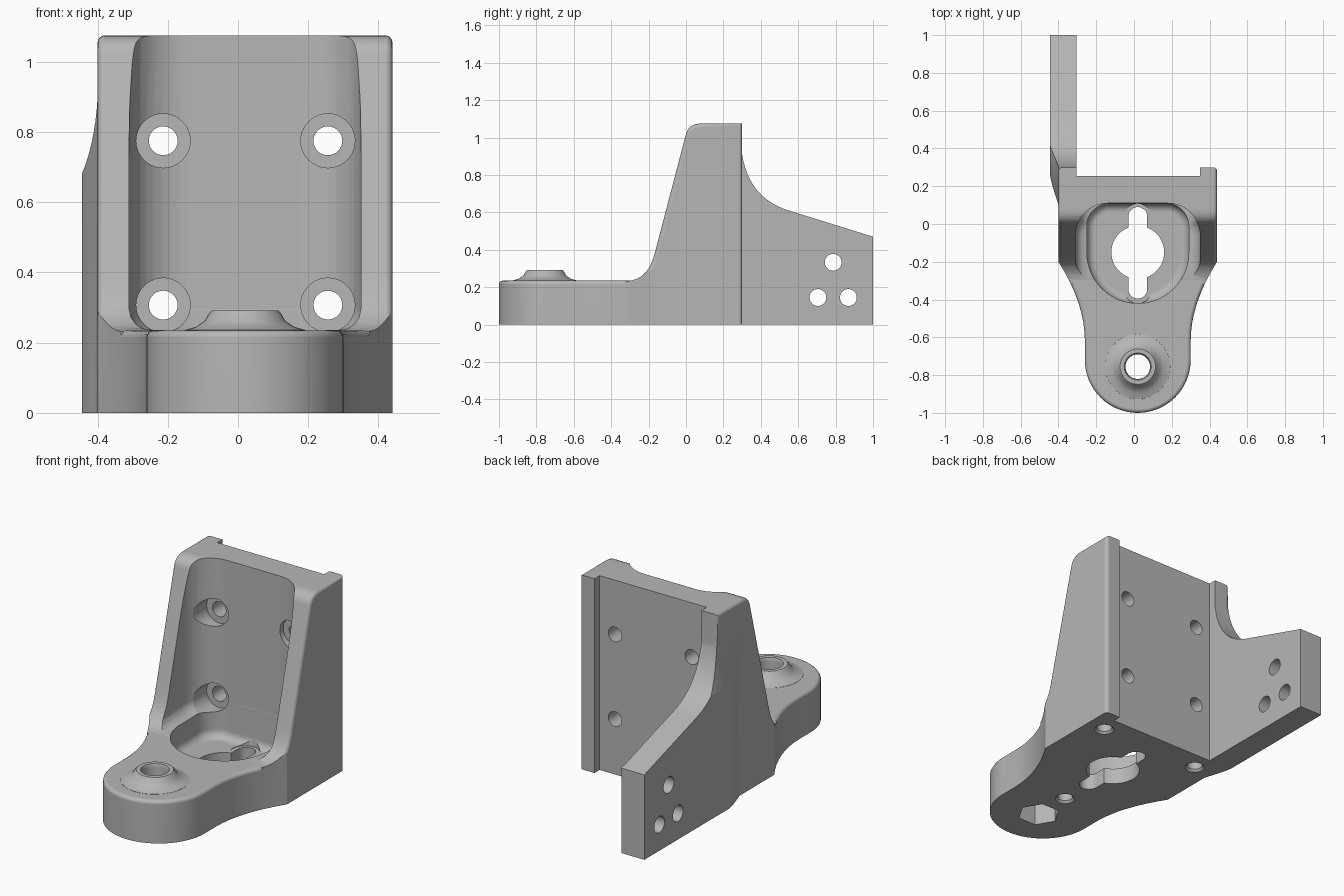
import bpy, bmesh
from math import pi, cos, sin, radians

if "Cube" in bpy.data.objects:
    bpy.data.objects.remove(bpy.data.objects["Cube"], do_unlink=True)

CX = 0.02  # centre line of the bracket


def place(a, b, d, axis):
    return {"x": (d, a, b), "y": (a, d, b), "z": (a, b, d)}[axis]


def finish(name, bm):
    bmesh.ops.recalc_face_normals(bm, faces=bm.faces)
    mesh = bpy.data.meshes.new(name)
    bm.to_mesh(mesh)
    bm.free()
    ob = bpy.data.objects.new(name, mesh)
    bpy.context.scene.collection.objects.link(ob)
    return ob


def loft(name, rings, axis, bevel=0, rule=None):
    """Closed solid through rings of (points, depth); rule picks edges to round."""
    bm = bmesh.new()
    loops = [[bm.verts.new(place(a, b, d, axis)) for a, b in pts] for pts, d in rings]
    for lo, hi in zip(loops, loops[1:]):
        for i in range(len(lo)):
            j = (i + 1) % len(lo)
            bm.faces.new((lo[i], lo[j], hi[j], hi[i]))
    bm.faces.new(loops[0])
    bm.faces.new(loops[-1])
    bmesh.ops.recalc_face_normals(bm, faces=bm.faces)
    if bevel:
        edges = [e for e in bm.edges if rule(e.verts[0].co, e.verts[1].co)]
        bmesh.ops.bevel(bm, geom=edges, offset=bevel, segments=4, profile=0.5,
                        affect="EDGES", clamp_overlap=False)
    return finish(name, bm)


def prism(name, pts, axis, lo, hi, bevel=0, rule=None):
    return loft(name, [(pts, lo), (pts, hi)], axis, bevel, rule)


def arc(cx, cy, r, a0, a1, n=10):
    return [(cx + r * cos(radians(a0 + (a1 - a0) * i / n)),
             cy + r * sin(radians(a0 + (a1 - a0) * i / n))) for i in range(n + 1)]


def curve(p, q, r, n=8):
    return [tuple((1 - t) ** 2 * u + 2 * t * (1 - t) * v + t * t * w
                  for u, v, w in zip(p, q, r)) for t in [i / n for i in range(n + 1)]]


def lathe(name, a, b, profile, axis="z", n=40):
    return loft(name, [([(a + r * cos(2 * pi * i / n), b + r * sin(2 * pi * i / n))
                         for i in range(n)], d) for r, d in profile], axis)


def rect(x0, y0, x1, y1):
    return [(x0, y0), (x1, y0), (x1, y1), (x0, y1)]


def combine(target, tool, operation):
    mod = target.modifiers.new("combine", "BOOLEAN")
    mod.operation, mod.object, mod.solver = operation, tool, "EXACT"
    deps = bpy.context.evaluated_depsgraph_get()
    deps.update()
    mesh = bpy.data.meshes.new_from_object(target.evaluated_get(deps))
    target.modifiers.remove(mod)
    target.data = mesh
    bpy.data.objects.remove(tool, do_unlink=True)


def cut(tool):
    combine(body, tool, "DIFFERENCE")


# Plan outline: waisted neck and round nose, mirrored about the centre line
neck = curve((0.42, -0.2), (0.28, -0.42), (0.28, -0.62))


def plan(back):
    side = back + neck
    return ([(CX + x, y) for x, y in side] + arc(CX, -0.72, 0.28, 0, -180, 32)
            + [(CX - x, y) for x, y in reversed(side)])


# Tower with sloped front and rounded outer edges, trimmed to the plan
tower_side = ([(0.30, 0), (0.30, 1.075)]
              + curve((0.08, 1.075), (0.015, 1.075), (0, 1.02), 6)
              + curve((-0.165, 0.39), (-0.2, 0.237), (-0.32, 0.232))
              + [(-0.32, 0)])
body = prism("bracket_body", tower_side, "x", -0.40, 0.44, 0.02,
             lambda p, q: abs(p.x - q.x) < 0.001 and max(p.z, q.z) > 0.01
             and max(p.y, q.y) > -0.319)
combine(body, prism("plan_trim", plan([(0.5, 0.5), (0.5, -0.074)]), "z", -0.1, 1.3),
        "INTERSECT")

# Base plate with rounded rim
combine(body, prism("base_plate", plan([]), "z", 0, 0.235, 0.02,
                    lambda p, q: min(p.z, q.z) > 0.2 and min(p.y, q.y) < -0.21), "UNION")

# Rear arm: side profile trimmed by its plan and by its front shape
arm_side = ([(0.05, 0), (1, 0), (1, 0.47), (0.55, 0.61)]
            + curve((0.55, 0.61), (0.32, 0.68), (0.295, 0.95), 14)[1:]
            + [(0.295, 1.02), (0.05, 1.02)])
arm = prism("arm", arm_side, "x", -0.5, -0.28)
arm_plan = ([(-0.27, 0), (-0.27, 1.1), (-0.445, 1.1)]
            + curve((-0.445, 0.26), (-0.435, 0.2), (-0.395, 0.09), 6) + [(-0.395, 0)])
combine(arm, prism("arm_plan", arm_plan, "z", -0.1, 1.3), "INTERSECT")
arm_front = ([(-0.26, -0.1), (-0.445, -0.1)]
             + curve((-0.445, 0.68), (-0.402, 0.78), (-0.398, 0.94), 8)
             + [(-0.398, 1.2), (-0.26, 1.2)])
combine(arm, prism("arm_front", arm_front, "y", -0.1, 1.2), "INTERSECT")
combine(body, arm, "UNION")

# Back channel between the rails
cut(prism("channel", rect(-0.305, 0.255, 0.35, 1.2), "z", -0.1, 1.3))

# Front recess with round back corners and filleted ledge
recess = ([(-0.31, -0.5), (0.35, -0.5)] + arc(0.18, -0.06, 0.17, 0, 90)
          + arc(-0.14, -0.06, 0.17, 90, 180))
cut(prism("recess", recess, "z", 0.236, 1.3, 0.06, lambda p, q: max(p.z, q.z) < 0.24))

# Sunken floor pocket
pocket = (arc(CX, -0.15, 0.27, 180, 360, 28) + arc(0.17, -0.011, 0.12, 0, 90)
          + arc(-0.13, -0.011, 0.12, 90, 180))
cut(prism("pocket", pocket, "z", 0.09, 0.3, 0.045, lambda p, q: max(p.z, q.z) < 0.1))

# Double keyhole with screw head clearance
for y in (0.034, -0.346):
    cut(lathe("head_clearance", CX, y, [(0.074, 0.088), (0.074, 0.3)]))
slot = arc(CX, 0.04, 0.05, 0, 180) + arc(CX, -0.345, 0.05, 180, 360)
cut(prism("slot", slot, "z", -0.1, 0.2))
cut(lathe("keyhole", CX, -0.15, [(0.14, -0.1), (0.14, 0.2)], n=48))

# Flared boss, through hole and nut trap
combine(body, lathe("boss", CX, -0.755, [(0.18, 0.2), (0.172, 0.236), (0.14, 0.245),
                                         (0.115, 0.262), (0.1, 0.287), (0.094, 0.292)]),
        "UNION")
cut(lathe("boss_hole", CX, -0.755, [(0.065, -0.1), (0.065, 0.275), (0.075, 0.3)]))
cut(lathe("nut_trap", CX, -0.755, [(0.11, -0.1), (0.11, 0.12)], n=6))

# Counterbored mounting holes in the back wall
for x in (-0.213, 0.256):
    for z in (0.307, 0.775):
        cut(lathe("counterbore", x, z, [(0.077, -0.1), (0.077, 0.14)], "y"))
        cut(lathe("wall_hole", x, z, [(0.041, 0), (0.041, 0.4)], "y"))

# Arm holes
for y, z in ((0.787, 0.333), (0.705, 0.145), (0.868, 0.145)):
    cut(lathe("arm_hole", y, z, [(0.045, -0.6), (0.045, -0.2)], "x"))

# Blind countersunk holes underneath
for x, y in ((0.33, 0.15), (-0.29, 0.15), (CX, -0.54)):
    cut(lathe("foot_hole", x, y, [(0.06, -0.01), (0.04, 0.012), (0.04, 0.12)]))

# Grey finish and smooth curved surfaces
grey = bpy.data.materials.new("plain grey")
grey.use_nodes = True
colour = (0.47, 0.47, 0.47, 1)
grey.diffuse_color = colour
grey.node_tree.nodes["Principled BSDF"].inputs["Base Color"].default_value = colour
body.data.materials.clear()
body.data.materials.append(grey)
for face in body.data.polygons:
    face.material_index = 0
body.data.shade_smooth()
body.data.set_sharp_from_angle(angle=radians(30))
normals = body.modifiers.new("weighted_normals", "WEIGHTED_NORMAL")
normals.keep_sharp = True
